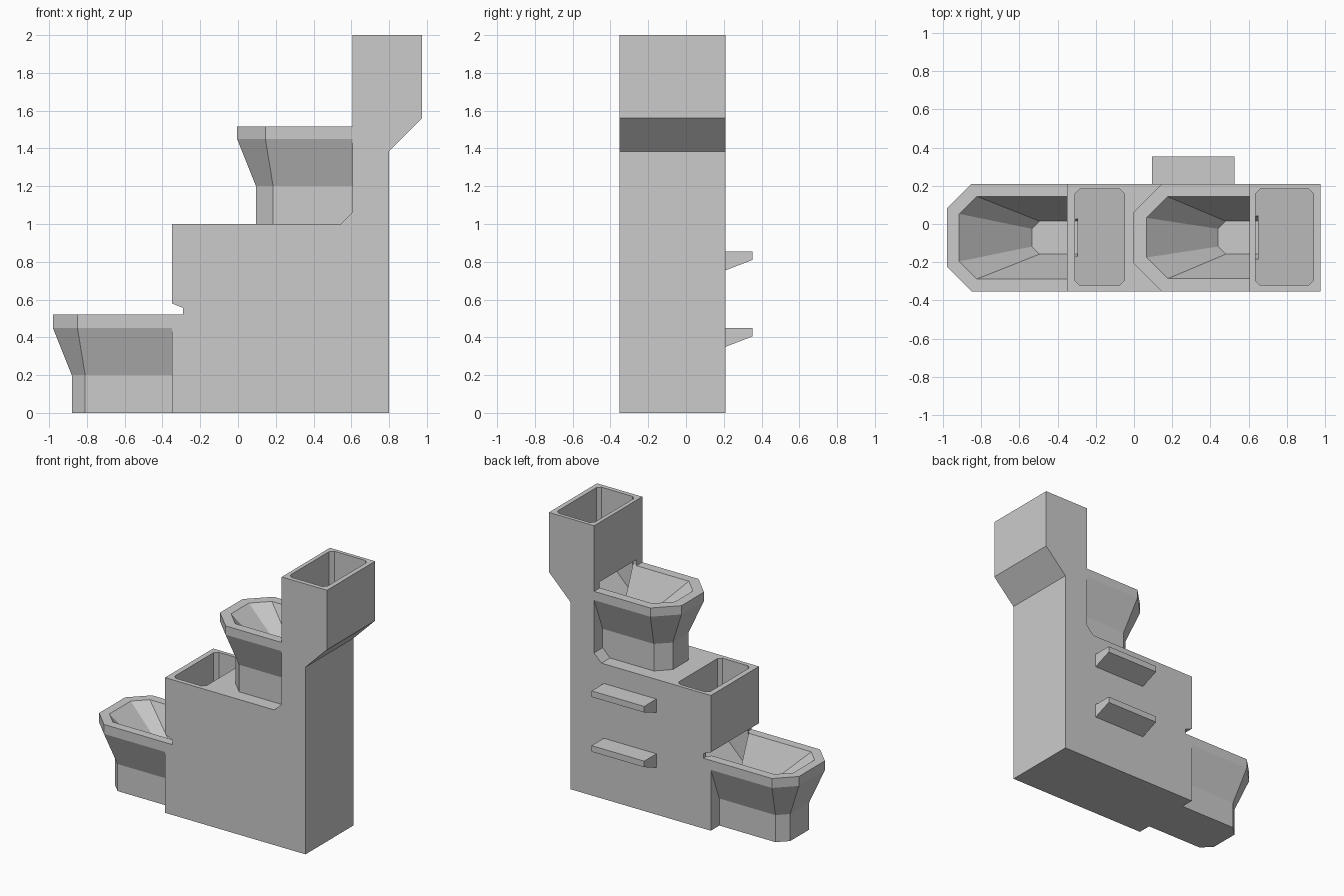
import bpy, bmesh

if "Cube" in bpy.data.objects:
    bpy.data.objects.remove(bpy.data.objects["Cube"])

Y0, Y1 = -0.353, 0.21          # side faces of the body


def loft(name, rings):
    """Closed solid skinned through rings with equal point counts."""
    bm = bmesh.new()
    vs = [[bm.verts.new(p) for p in r] for r in rings]
    n = len(vs[0])
    for a, b in zip(vs, vs[1:]):
        for i in range(n):
            j = (i + 1) % n
            bm.faces.new((a[i], a[j], b[j], b[i]))
    bm.faces.new(vs[0][::-1])
    bm.faces.new(vs[-1])
    bmesh.ops.recalc_face_normals(bm, faces=bm.faces)
    me = bpy.data.meshes.new(name)
    bm.to_mesh(me)
    bm.free()
    ob = bpy.data.objects.new(name, me)
    bpy.context.collection.objects.link(ob)
    return ob


def bowl_ring(x0, x1, inset, c, z):
    """Outline with two chamfered front corners and a square back."""
    a, b = Y0 + inset, Y1 - inset
    return [(x1, a, z), (x1, b, z), (x0 + c, b, z), (x0, b - c, z),
            (x0, a + c, z), (x0 + c, a, z)]


def combine(target, tool, op):
    m = target.modifiers.new(op, 'BOOLEAN')
    m.operation, m.solver, m.object = op, 'EXACT', tool
    bpy.context.view_layer.objects.active = target
    bpy.ops.object.modifier_apply(modifier=m.name)
    bpy.data.objects.remove(tool)


# Stepped body with the overhanging top column and the notch under the low wall
profile = [(-0.35, 0), (0.80, 0), (0.80, 1.385), (0.975, 1.56), (0.975, 2),
           (0.605, 2), (0.605, 1.06), (0.545, 1), (-0.35, 1), (-0.35, 0.58),
           (-0.29, 0.555), (-0.29, 0.52), (-0.35, 0.52)]
body = loft("feeder_body", [[(x, y, z) for x, z in profile] for y in (Y0, Y1)])

# Per tier: base z, bowl front x, bowl back x, rim chamfer,
# hopper left x, hopper right x, hopper top z, height where the chute starts
tiers = [(0.0, -0.98, -0.32, 0.13, -0.31, -0.05, 1.0, 0.475),
         (1.0, -0.005, 0.63, 0.15, 0.635, 0.94, 2.0, 1.56)]

# Flared bowls on narrow pedestals
for z, x, xb, c, *_ in tiers:
    top = z + (0.52 if z == 0 else 0.515)
    bowl = loft("bowl", [
        bowl_ring(x + 0.1, xb, 0.1, c - 0.059, z - (0.05 if z else 0)),
        bowl_ring(x + 0.1, xb, 0.1, c - 0.059, z + 0.2),
        bowl_ring(x, xb, 0, c, z + 0.45),
        bowl_ring(x, xb, 0, c, top)])
    combine(body, bowl, 'UNION')

# Hollows: tapered bowl interior, then the hopper with its sloped chute
for z, x, xb, c, h0, h1, htop, chute in tiers:
    back = h0 + 0.015
    hollow = loft("bowl_hollow", [
        bowl_ring(x + 0.445, back, 0.195, 0.04, z + 0.195),
        bowl_ring(x + 0.065, back, 0.065, c - 0.038, z + 0.52),
        bowl_ring(x + 0.065, back, 0.065, c - 0.038, z + 0.56)])
    combine(body, hollow, 'DIFFERENCE')
    a, b, k = Y0 + 0.033, Y1 - 0.027, 0.025
    mouth = [(h0 + k, a), (h1 - k, a), (h1, a + k), (h1, b - k),
             (h1 - k, b), (h0 + k, b), (h0, b - k), (h0, a + k)]
    hopper = loft("hopper_hollow", [
        [(px, py, chute - (h1 - px)) for px, py in mouth],
        [(px, py, htop + 0.1) for px, py in mouth]])
    combine(body, hopper, 'DIFFERENCE')

# Two mounting ledges on the back
for name, z in (("upper_back_ledge", 0.855), ("lower_back_ledge", 0.45)):
    side = [(Y1, z), (0.353, z), (0.353, z - 0.045), (Y1, z - 0.1)]
    loft(name, [[(x, y, h) for y, h in side] for x in (0.095, 0.525)])
